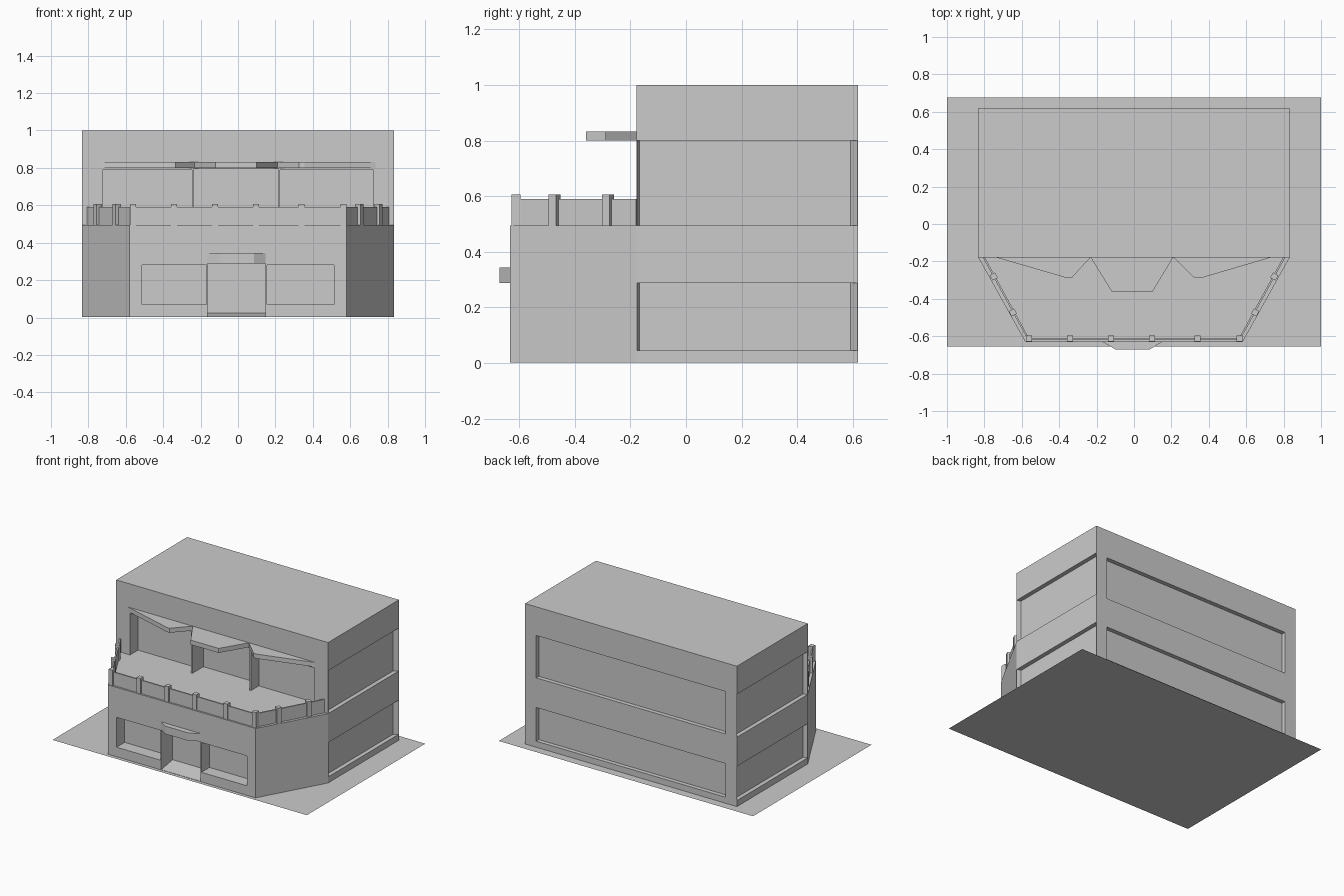
import bpy, bmesh, math
from mathutils import Vector, Matrix

if "Cube" in bpy.data.objects:
    bpy.data.objects.remove(bpy.data.objects["Cube"])

def prism(name, pts, lo, hi, axis='z'):
    """Extrude a closed profile: xy profile along z, or yz profile along x."""
    bm = bmesh.new()
    put = (lambda p: (p[0], p[1], lo)) if axis == 'z' else (lambda p: (lo, p[0], p[1]))
    face = bm.faces.new([bm.verts.new(put(p)) for p in pts])
    ext = bmesh.ops.extrude_face_region(bm, geom=[face])
    move = Vector((0, 0, hi - lo)) if axis == 'z' else Vector((hi - lo, 0, 0))
    bmesh.ops.translate(bm, vec=move, verts=[v for v in ext['geom'] if isinstance(v, bmesh.types.BMVert)])
    bmesh.ops.recalc_face_normals(bm, faces=bm.faces)
    me = bpy.data.meshes.new(name)
    bm.to_mesh(me)
    bm.free()
    ob = bpy.data.objects.new(name, me)
    bpy.context.collection.objects.link(ob)
    return ob

def box(name, x0, x1, y0, y1, z0, z1):
    return prism(name, [(x0, y0), (x1, y0), (x1, y1), (x0, y1)], z0, z1)

def combine(ob, other, op):
    """Apply a boolean and remove the helper."""
    other.hide_render = True
    m = ob.modifiers.new(op, 'BOOLEAN')
    m.operation, m.solver, m.object = op, 'EXACT', other
    bpy.context.view_layer.objects.active = ob
    bpy.ops.object.modifier_apply(modifier=m.name)
    bpy.data.objects.remove(other, do_unlink=True)

W, FY, BY, WY, WX, T = 0.833, -0.178, 0.618, -0.632, 0.58, 0.495

# ground slab: a single flat sheet
me = bpy.data.meshes.new("ground_plate")
me.from_pydata([(-1, -.655, 0), (1, -.655, 0), (1, .675, 0), (-1, .675, 0)], [], [(0, 1, 2, 3)])
bpy.context.collection.objects.link(bpy.data.objects.new("ground_plate", me))

# building: ground floor with the angled front wing, plus the upper storey
building = prism("building", [(-W, FY), (-WX, WY), (WX, WY), (W, FY), (W, BY), (-W, BY)], 0.002, T)
combine(building, box("upper_storey", -W, W, FY, BY, T, 1), 'UNION')

# side and back window bands on both floors
for z0, z1 in ((0.045, 0.288), (T, 0.80)):
    for s in (-1, 1):
        band = [(s * 0.9, FY + .002), (s * W, FY + .002), (s * .803, -.168),
                (s * .803, .592), (s * W, BY - .002), (s * 0.9, BY - .002)]
        combine(building, prism("side_band", band, z0, z1), 'DIFFERENCE')
    combine(building, box("back_band", -.745, .745, BY - .03, BY + .1, z0, z1 - .004), 'DIFFERENCE')

# front recesses: shop windows, door with ramp, terrace windows
for x0, x1 in ((-.512, -.168), (.155, .512)):
    combine(building, box("shop_window", x0, x1, -.8, WY + .09, .07, .282), 'DIFFERENCE')
combine(building, prism("door", [(-.8, .004), (WY, .004), (WY + .13, .025), (WY + .13, .29), (-.8, .29)],
                        -.162, .147, 'x'), 'DIFFERENCE')
for x0, x1, d, top in ((-.725, -.245, .09, .79), (-.235, .215, .125, .795), (.225, .725, .09, .79)):
    combine(building, box("terrace_window", x0, x1, FY - .1, FY + d, T, top), 'DIFFERENCE')

# zigzag canopy above the terrace and small canopy above the door
prism("terrace_canopy", [(-.74, FY), (-.355, -.29), (-.335, -.29), (-.232, FY), (-.12, -.36), (.10, -.36),
                         (.21, FY), (.325, -.29), (.355, -.29), (.735, FY)], .80, .832)
prism("door_canopy", [(-.165, WY), (-.10, -.67), (.085, -.67), (.147, WY)], .288, .344)

# terrace railing panels between posts
path = [Vector(p) for p in ((-.803, FY), (-.565, -.614), (.565, -.614), (.803, FY))]
for a, b in zip(path, path[1:]):
    d = (b - a).normalized()
    n = Vector((-d.y, d.x)) * 0.005
    prism("railing_panel", [a - n, b - n, b + n, a + n], T, .59)

# railing posts, turned to follow the wall
posts = [(x, -.611, 0) for x in (-.562, -.343, -.123, .096, .34, .565)]
for s in (-1, 1):
    posts += [(s * x, y, s * math.radians(61)) for x, y in ((.75, -.281), (.648, -.473))]
for x, y, ang in posts:
    p = box("railing_post", -.016, .016, -.016, .016, T, .606)
    p.data.transform(Matrix.Translation((x, y, 0)) @ Matrix.Rotation(ang, 4, 'Z'))
